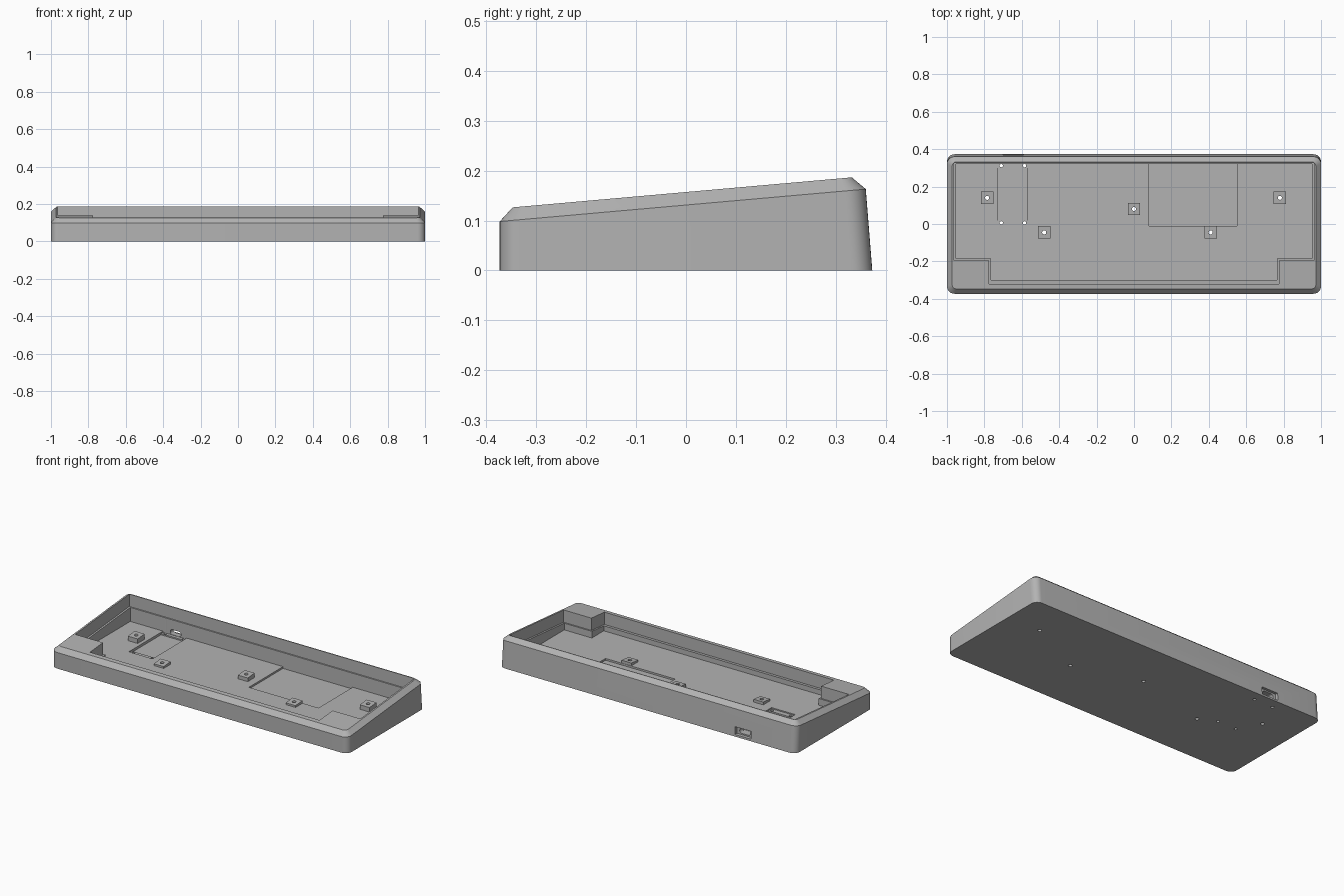
import bpy
import bmesh
import math

cube = bpy.data.objects.get("Cube")
if cube:
    bpy.data.objects.remove(cube, do_unlink=True)

grey = bpy.data.materials.new("case_grey")
grey.use_nodes = True
colour = (0.45, 0.45, 0.45, 1)
grey.diffuse_color = colour
grey.node_tree.nodes["Principled BSDF"].inputs["Base Color"].default_value = colour

SLOPE = 0.0884
FLOOR = 0.025


def top_z(y):
    return 0.157 + SLOPE * y


def loft(name, rings):
    """Closed solid skinned through rings of equal point count."""
    bm = bmesh.new()
    loops = [[bm.verts.new(p) for p in ring] for ring in rings]
    n = len(loops[0])
    for a, b in zip(loops, loops[1:]):
        for i in range(n):
            j = (i + 1) % n
            bm.faces.new((a[i], a[j], b[j], b[i]))
    bm.faces.new(loops[0][::-1])
    bm.faces.new(loops[-1])
    bmesh.ops.recalc_face_normals(bm, faces=bm.faces)
    mesh = bpy.data.meshes.new(name)
    bm.to_mesh(mesh)
    bm.free()
    obj = bpy.data.objects.new(name, mesh)
    bpy.context.collection.objects.link(obj)
    mesh.materials.append(grey)
    return obj


def rounded(hx, y0, y1, r, z_of):
    """Rounded rectangle ring, with height given as a function of y."""
    pts = []
    corners = ((hx - r, y1 - r), (r - hx, y1 - r), (r - hx, y0 + r), (hx - r, y0 + r))
    for k, (cx, cy) in enumerate(corners):
        for s in range(9):
            a = math.pi / 2 * (k + s / 8)
            x, y = cx + r * math.cos(a), cy + r * math.sin(a)
            pts.append((x, y, z_of(y)))
    return pts


def prism(name, outline, low, high):
    return loft(name, [[(x, y, f(y)) for x, y in outline] for f in (low, high)])


def box(name, x0, x1, y0, y1, low, high):
    outline = ((x0, y0), (x1, y0), (x1, y1), (x0, y1))
    return prism(name, outline, low, high)


def flat(z):
    return lambda y: z


def boolean(target, tool, operation="DIFFERENCE", keep=False):
    mod = target.modifiers.new("boolean", "BOOLEAN")
    mod.operation = operation
    mod.solver = "EXACT"
    mod.object = tool
    bpy.context.view_layer.objects.active = target
    bpy.ops.object.modifier_apply(modifier=mod.name)
    if not keep:
        bpy.data.objects.remove(tool, do_unlink=True)


def tray_outline(hx, notch_x, front, step, back):
    right = [(notch_x, front), (notch_x, step), (hx, step), (hx, back)]
    return right + [(-x, y) for x, y in reversed(right)]


def hole(x, y, r):
    ring = [(x + r * math.cos(i * math.pi / 8), y + r * math.sin(i * math.pi / 8))
            for i in range(16)]
    return prism("hole_cutter", ring, flat(-0.1), flat(0.3))


# Wedge-shaped shell with a chamfered rim
case = loft("keyboard_case", [
    rounded(1, -0.373, 0.373, 0.04, flat(0)),
    rounded(1, -0.373, 0.36, 0.04, lambda y: 0.131 + SLOPE * y),
    rounded(0.972, -0.347, 0.332, 0.022, top_z),
])

# Stepped tray opening
boolean(case, prism("opening_cutter", tray_outline(0.962, 0.775, -0.32, -0.195, 0.327),
                    lambda y: top_z(y) - 0.075, flat(0.4)))
boolean(case, prism("tray_cutter", tray_outline(0.951, 0.765, -0.3, -0.185, 0.32),
                    flat(FLOOR), flat(0.4)))

# Shallow floor recesses
boolean(case, box("recess_cutter", 0.08, 0.55, -0.01, 0.32, flat(0.014), flat(0.06)))
boolean(case, box("pocket_cutter", -0.73, -0.57, -0.01, 0.32, flat(0.01), flat(0.06)))

# Cable port in the back wall: outer relief and inner slot
port_x = -0.645
boolean(case, box("relief_cutter", port_x - 0.055, port_x + 0.055, 0.352, 0.5,
                  flat(0.012), flat(0.058)))
slot = [(port_x + x, y) for x, y, _ in rounded(0.036, 0.02, 0.05, 0.014, flat(0))]
boolean(case, loft("slot_cutter", [[(x, d, z) for x, z in slot] for d in (0.3, 0.45)]))

# Daughter board mounting strips
for y0, y1 in ((-0.012, 0.02), (0.3, 0.322)):
    boolean(case, box("board_strip", -0.732, -0.568, y0, y1, flat(0.005), flat(0.018)), "UNION")
for x in (-0.71, -0.585):
    for y in (0.006, 0.312):
        boolean(case, hole(x, y, 0.009))

# Square standoffs with screw holes through the floor
for i, (x, y) in enumerate(((-0.785, 0.14), (0.78, 0.14), (0, 0.08),
                            (-0.48, -0.045), (0.41, -0.045))):
    post = box(f"standoff_{i + 1}", x - 0.033, x + 0.033, y - 0.033, y + 0.033,
               flat(FLOOR - 0.003), lambda v: 0.043 + SLOPE * v)
    drill = hole(x, y, 0.011)
    boolean(case, drill, keep=True)
    boolean(post, drill)

# Smooth corners, crisp edges
bpy.ops.object.select_all(action="DESELECT")
case.select_set(True)
bpy.context.view_layer.objects.active = case
bpy.ops.object.shade_smooth_by_angle(angle=math.radians(25))
